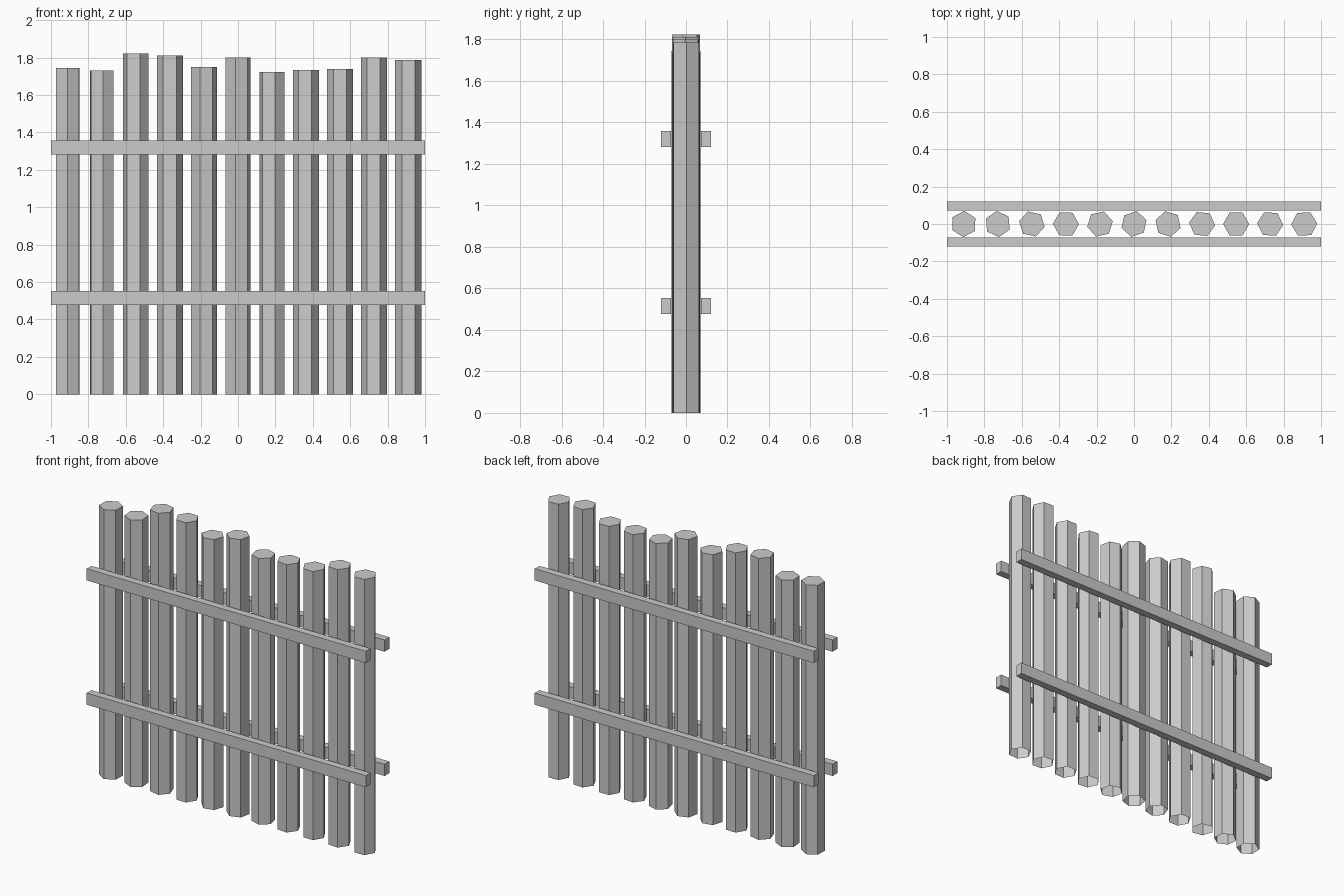
import bpy
import bmesh
from math import radians, sin, cos

cube = bpy.data.objects.get("Cube")
if cube:
    bpy.data.objects.remove(cube, do_unlink=True)

grey = bpy.data.materials.new("plain_grey")
grey.use_nodes = True
colour = (0.6, 0.6, 0.6, 1)
grey.diffuse_color = colour
grey.node_tree.nodes["Principled BSDF"].inputs["Base Color"].default_value = colour


def finish(name, bm, location):
    bmesh.ops.recalc_face_normals(bm, faces=bm.faces)
    mesh = bpy.data.meshes.new(name)
    bm.to_mesh(mesh)
    bm.free()
    mesh.materials.append(grey)
    obj = bpy.data.objects.new(name, mesh)
    obj.location = location
    bpy.context.collection.objects.link(obj)


def add_post(name, x, height, turn, radius=0.07):
    """Six-sided post, capped on top and open underneath."""
    bm = bmesh.new()
    angles = [radians(turn - 90 + 60 * k) for k in range(6)]
    low, high = [[bm.verts.new((radius * cos(a), radius * sin(a), z))
                  for a in angles] for z in (0, height)]
    for k in range(6):
        n = (k + 1) % 6
        bm.faces.new((low[k], low[n], high[n], high[k]))
    bm.faces.new(high)
    finish(name, bm, (x, 0, 0))


def add_rail(name, y, z):
    bm = bmesh.new()
    bmesh.ops.create_cube(bm, size=1)
    bmesh.ops.scale(bm, vec=(2, 0.048, 0.076), verts=bm.verts)
    finish(name, bm, (0, y, z))


# Uneven row of posts: height and turn of each
posts = [(1.745, -2), (1.73, 5), (1.823, 18), (1.812, 29), (1.751, -18),
         (1.80, -12), (1.724, 12), (1.735, 24), (1.74, 30), (1.80, 26),
         (1.786, 32)]
for i, (height, turn) in enumerate(posts):
    add_post(f"post_{i + 1}", (i - 5) * 0.182, height, turn)

# Two rails on each side
for side, y in (("front", -0.096), ("back", 0.096)):
    for level, z in (("lower", 0.515), ("upper", 1.32)):
        add_rail(f"{side}_{level}_rail", y, z)
